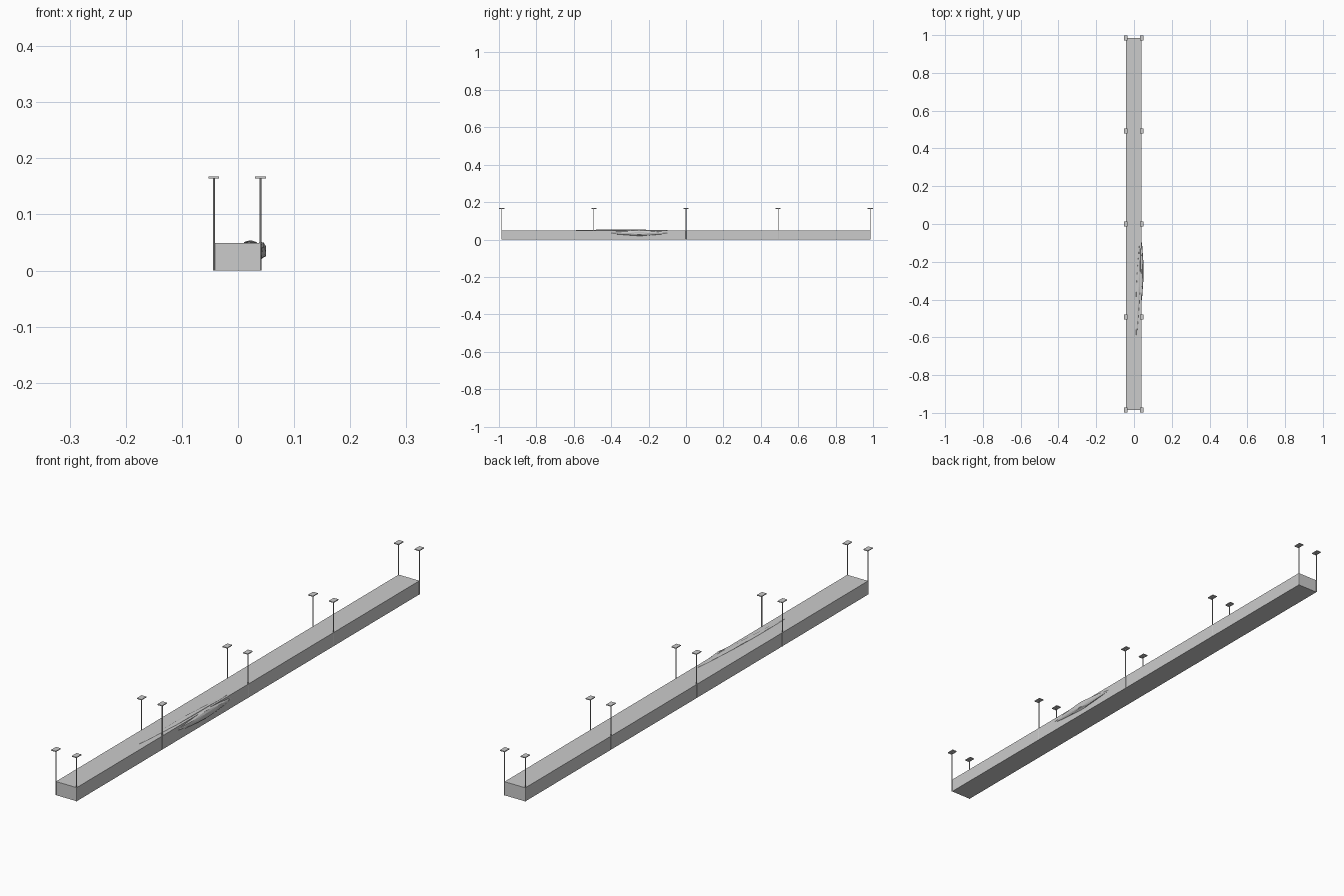
import bpy, bmesh, math, random
from mathutils import Vector, Matrix

if "Cube" in bpy.data.objects:
    bpy.data.objects.remove(bpy.data.objects["Cube"])

random.seed(4)
XL, XR = -0.043, 0.0405      # side planes of the duct
ENDS = 0.985                 # half length of the duct


def make_object(name, bm):
    mesh = bpy.data.meshes.new(name)
    bm.to_mesh(mesh)
    bm.free()
    ob = bpy.data.objects.new(name, mesh)
    bpy.context.collection.objects.link(ob)
    return ob


def box(name, lo, hi):
    lo, hi = Vector(lo), Vector(hi)
    bm = bmesh.new()
    bmesh.ops.create_cube(bm, size=1, matrix=Matrix.Translation((lo + hi) / 2)
                          @ Matrix.Diagonal((*(hi - lo), 1)))
    return make_object(name, bm)


def rod(name, x, y, z0, z1, r):
    bm = bmesh.new()
    bmesh.ops.create_cone(bm, cap_ends=True, segments=8, radius1=r, radius2=r,
                          depth=z1 - z0,
                          matrix=Matrix.Translation((x, y, (z0 + z1) / 2)))
    return make_object(name, bm)


def patch(name, centre, size, yaw):
    """Faceted, irregular lump stretched along the duct."""
    bm = bmesh.new()
    bmesh.ops.create_icosphere(bm, subdivisions=2, radius=1)
    for v in bm.verts:
        # taper towards the pointed ends, with a little roughness
        taper = (1 - 0.45 * abs(v.co.y)) * random.uniform(0.92, 1.04)
        v.co.x *= taper
        v.co.z *= taper
    m = (Matrix.Translation(centre) @ Matrix.Rotation(yaw, 4, 'Z')
         @ Matrix.Diagonal((*size, 1)))
    bmesh.ops.transform(bm, matrix=m, verts=bm.verts)
    return make_object(name, bm)


# Long rectangular duct
box("duct", (XL, -ENDS, 0), (XR, ENDS, 0.0495))

# Paired hanger rods with ceiling plates
for i in range(5):
    y = -ENDS + i * ENDS / 2
    for side, x in (("left", XL), ("right", XR - 0.0005)):
        rod(f"hanger_rod_{side}_{i}", x, y, 0.0005, 0.1655, 0.0018)
        box(f"ceiling_plate_{side}_{i}", (x - 0.0095, y - 0.014, 0.1645),
            (x + 0.0095, y + 0.014, 0.1675))

# Crusty patches on the right side and the top
patch("side_patch", (XR - 0.001, -0.25, 0.035), (0.012, 0.163, 0.017), 0)
patch("top_patch", (0.022, -0.345, 0.0485), (0.011, 0.275, 0.0055),
      -math.atan2(0.02, 0.55))
